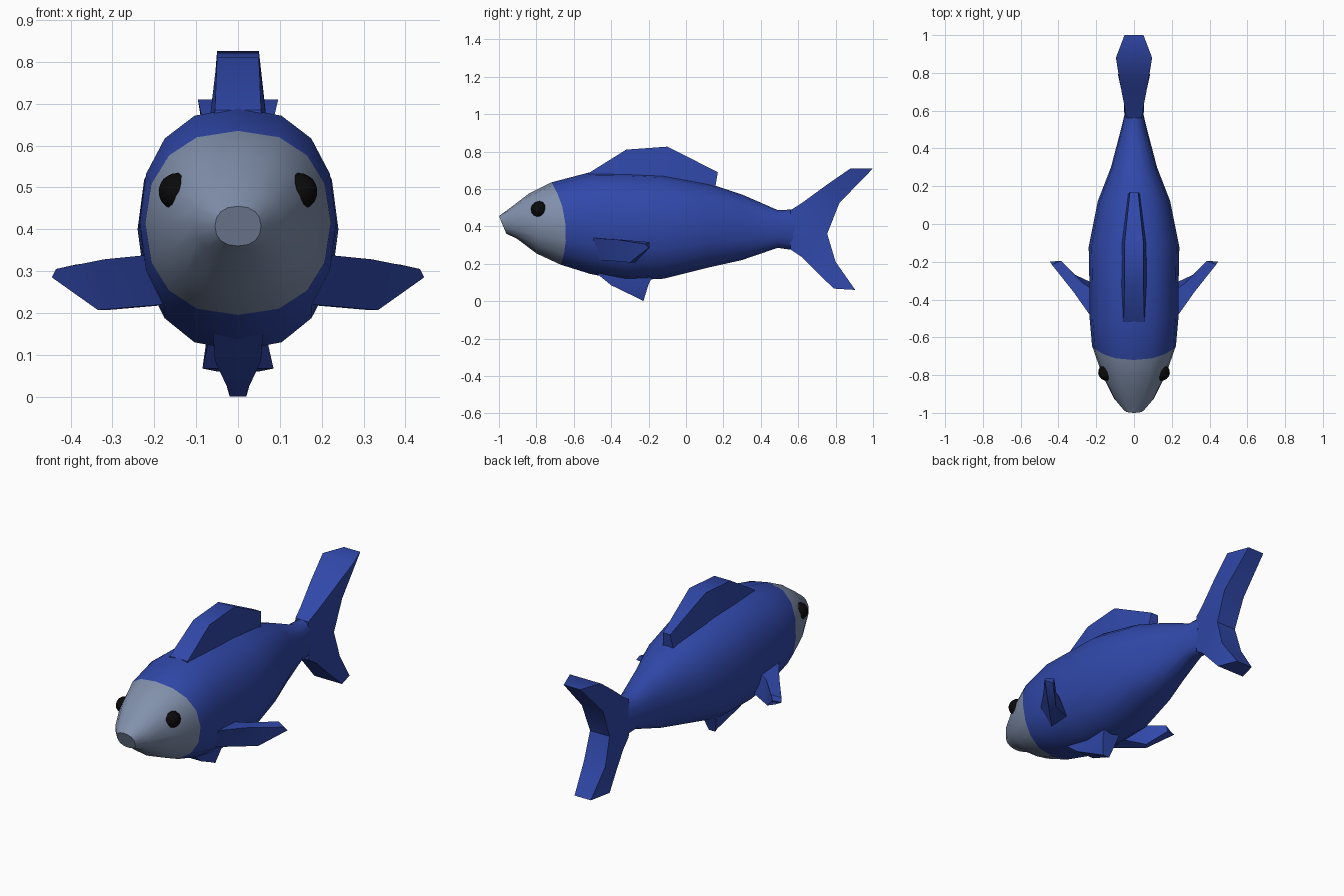
import bpy, bmesh, math
from mathutils import Vector

if "Cube" in bpy.data.objects:
    bpy.data.objects.remove(bpy.data.objects["Cube"])


def material(name, rgb):
    m = bpy.data.materials.new(name)
    m.diffuse_color = (*rgb, 1)
    m.use_nodes = True
    m.node_tree.nodes["Principled BSDF"].inputs["Base Color"].default_value = m.diffuse_color
    return m


BLUE = material("fish blue", (0.03, 0.065, 0.40))
GREY = material("head grey", (0.22, 0.28, 0.41))
BLACK = material("eye black", (0.003, 0.003, 0.003))


def loft(name, rings, mats, angle=40, rule=None):
    """Skin a list of equal-length rings and cap both ends."""
    bm = bmesh.new()
    vs = [[bm.verts.new(p) for p in r] for r in rings]
    n = len(rings[0])
    for i, (a, b) in enumerate(zip(vs, vs[1:])):
        for j in range(n):
            k = (j + 1) % n
            f = bm.faces.new((a[j], a[k], b[k], b[j]))
            f.material_index = rule(i) if rule else 0
    for end, i in ((vs[0], 0), (vs[-1], len(vs) - 1)):
        bm.faces.new(end).material_index = rule(i) if rule else 0
    bmesh.ops.recalc_face_normals(bm, faces=bm.faces)
    return finish(name, bm, mats, angle)


def finish(name, bm, mats, angle):
    me = bpy.data.meshes.new(name)
    bm.to_mesh(me)
    bm.free()
    for m in mats:
        me.materials.append(m)
    ob = bpy.data.objects.new(name, me)
    bpy.context.collection.objects.link(ob)
    bpy.ops.object.select_all(action='DESELECT')
    bpy.context.view_layer.objects.active = ob
    ob.select_set(True)
    bpy.ops.object.shade_smooth_by_angle(angle=math.radians(angle))
    return ob


def body_ring(y, lo, hi, w, tilt=0, bow=0, n=16):
    pts = []
    for k in range(n):
        a = 2 * math.pi * k / n
        c, s = math.cos(a), math.sin(a)
        x = math.copysign(abs(c) ** 0.85, c) * w
        z = (lo + hi) / 2 + math.copysign(abs(s) ** 0.9, s) * (hi - lo) / 2
        pts.append((x, y + tilt * s + bow * s * s, z))
    return pts


# body with grey head: y, bottom, top, half width, tilt, bow
stations = [
    (-0.98, 0.36, 0.455, 0.055, -0.02, 0),
    (-0.925, 0.335, 0.495, 0.105, -0.02, 0),
    (-0.80, 0.255, 0.575, 0.168, -0.02, -0.02),
    (-0.645, 0.195, 0.635, 0.222, -0.025, -0.05),
    (-0.50, 0.145, 0.69, 0.235, 0, -0.01),
    (-0.32, 0.11, 0.69, 0.236, 0, 0),
    (-0.12, 0.12, 0.68, 0.24, 0, 0),
    (0.12, 0.18, 0.63, 0.192, 0, 0),
    (0.30, 0.22, 0.57, 0.122, 0, 0),
    (0.49, 0.285, 0.487, 0.072, 0, 0),
    (0.58, 0.272, 0.49, 0.05, 0, 0),
]
loft("body", [body_ring(*s) for s in stations], [BLUE, GREY],
     rule=lambda i: 1 if i < 3 else 0)


def slab(a, b):
    """Four-corner section across x between edges a and b: (y, z, half width)."""
    return [(-a[2], a[0], a[1]), (a[2], a[0], a[1]),
            (b[2], b[0], b[1]), (-b[2], b[0], b[1])]


# dorsal and belly fins
loft("dorsal_fin", [slab(*s) for s in (
    ((-0.52, 0.60, 0.065), (-0.52, 0.685, 0.055)),
    ((-0.32, 0.60, 0.075), (-0.32, 0.81, 0.05)),
    ((-0.10, 0.58, 0.07), (-0.10, 0.826, 0.05)),
    ((0.15, 0.57, 0.035), (0.17, 0.69, 0.022)))], [BLUE])
loft("belly_fin", [slab(*s) for s in (
    ((-0.48, 0.15, 0.06), (-0.17, 0.15, 0.055)),
    ((-0.40, 0.085, 0.055), (-0.20, 0.09, 0.045)),
    ((-0.245, 0.01, 0.02), (-0.228, 0.0, 0.02)))], [BLUE])

# forked tail
loft("tail_upper_lobe", [slab(*s) for s in (
    ((0.56, 0.487, 0.04), (0.56, 0.36, 0.05)),
    ((0.62, 0.525, 0.05), (0.755, 0.36, 0.06)),
    ((0.75, 0.62, 0.075), (0.82, 0.525, 0.065)),
    ((0.88, 0.71, 0.096), (1.0, 0.71, 0.05)))], [BLUE])
loft("tail_lower_lobe", [slab(*s) for s in (
    ((0.56, 0.275, 0.04), (0.56, 0.36, 0.05)),
    ((0.62, 0.235, 0.05), (0.755, 0.36, 0.06)),
    ((0.70, 0.155, 0.065), (0.80, 0.21, 0.065)),
    ((0.79, 0.067, 0.085), (0.905, 0.06, 0.05)))], [BLUE])

# swept side fins and eyes, mirrored
side_fin = [
    [(0.20, -0.53, 0.34), (0.18, -0.46, 0.22), (0.16, -0.34, 0.22), (0.20, -0.36, 0.33)],
    [(0.32, -0.36, 0.328), (0.335, -0.30, 0.207), (0.31, -0.27, 0.207), (0.275, -0.31, 0.325)],
    [(0.435, -0.215, 0.305), (0.445, -0.2, 0.285), (0.395, -0.195, 0.285), (0.385, -0.195, 0.316)],
]
for side, sx in (("left", 1), ("right", -1)):
    loft(side + "_side_fin", [[(x * sx, y, z) for x, y, z in r] for r in side_fin], [BLUE])

    bm = bmesh.new()
    look = Vector((sx * 0.86, -0.5, 0.08)).normalized()
    bmesh.ops.create_uvsphere(bm, u_segments=12, v_segments=8, radius=0.045)
    rot = Vector((0, 0, 1)).rotation_difference(look).to_matrix()
    bmesh.ops.rotate(bm, verts=bm.verts, matrix=rot)
    bm.normal_update()
    for f in bm.faces:
        f.material_index = 0 if f.normal.dot(look) > 0.1 else 1
    bmesh.ops.translate(bm, verts=bm.verts, vec=(sx * 0.145, -0.785, 0.49))
    finish(side + "_eye", bm, [BLACK, GREY], 40)
